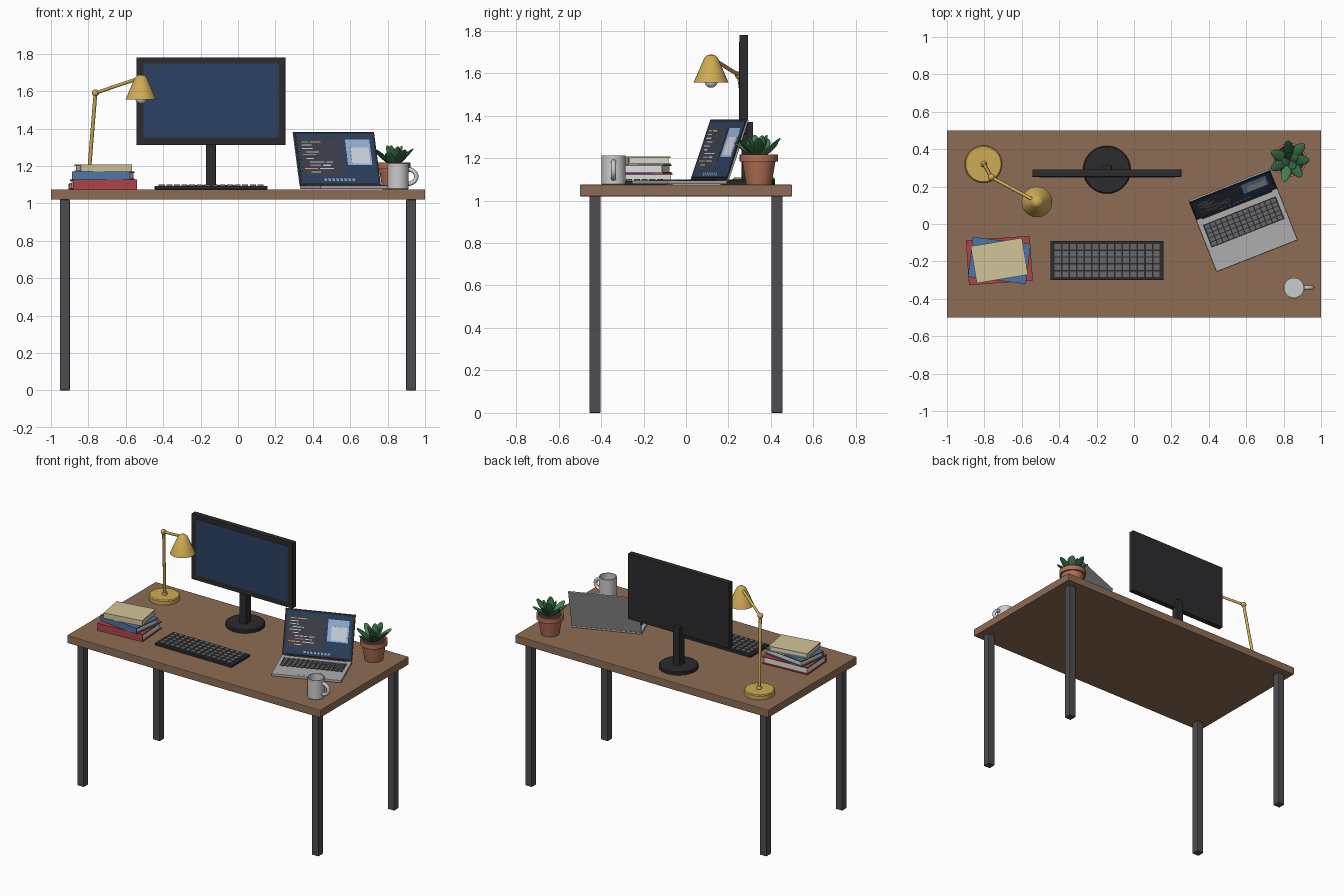
import bpy, bmesh, math, random
from mathutils import Matrix, Vector

if "Cube" in bpy.data.objects:
    bpy.data.objects.remove(bpy.data.objects["Cube"])

random.seed(4)
T, R, rad = Matrix.Translation, Matrix.Rotation, math.radians
TOP = 1.075  # desk surface height


def mat(name, r, g, b):
    m = bpy.data.materials.new(name)
    m.diffuse_color = (r, g, b, 1)
    m.use_nodes = True
    m.node_tree.nodes["Principled BSDF"].inputs["Base Color"].default_value = m.diffuse_color
    return m


WOOD = mat("wood", .27, .155, .09)
LEG = mat("leg_metal", .075, .075, .085)
DARK = mat("dark_plastic", .025, .025, .028)
KEY = mat("key_grey", .14, .14, .15)
BLUE = mat("screen_blue", .025, .055, .125)
BRASS = mat("brass", .62, .41, .09)
BULB = mat("bulb", .75, .73, .68)
PAGE = mat("paper", .75, .73, .66)
CLAY = mat("terracotta", .45, .16, .09)
SOIL = mat("soil", .05, .03, .02)
SILVER = mat("silver", .42, .42, .43)
GREENS = [mat("leaf_dark", .03, .13, .05), mat("leaf_light", .06, .22, .09)]


def finish(name, bm, material, M=Matrix(), smooth=False, bevel=0):
    me = bpy.data.meshes.new(name)
    bmesh.ops.recalc_face_normals(bm, faces=bm.faces)
    bm.to_mesh(me)
    bm.free()
    ob = bpy.data.objects.new(name, me)
    bpy.context.collection.objects.link(ob)
    ob.matrix_world = M
    if material:
        me.materials.append(material)
    if bevel:
        b = ob.modifiers.new("bevel", 'BEVEL')
        b.width, b.segments = bevel, 2
    if smooth:
        bpy.ops.object.select_all(action='DESELECT')
        bpy.context.view_layer.objects.active = ob
        ob.select_set(True)
        bpy.ops.object.shade_smooth_by_angle(angle=rad(35))
    return ob


def blocks(name, items, material, M=Matrix(), bevel=0):
    """One object out of boxes given as (centre, size)."""
    bm = bmesh.new()
    for c, s in items:
        bmesh.ops.create_cube(bm, size=1, matrix=T(c) @ Matrix.Diagonal((*s, 1)))
    return finish(name, bm, material, M, bevel=bevel)


def lathe(name, profile, loc, material, seg=32):
    bm = bmesh.new()
    vs = [bm.verts.new((r, 0, z)) for r, z in profile]
    es = [bm.edges.new(p) for p in zip(vs, vs[1:])]
    bmesh.ops.spin(bm, geom=vs + es, axis=(0, 0, 1), cent=(0, 0, 0),
                   angle=2 * math.pi, steps=seg)
    bmesh.ops.remove_doubles(bm, verts=bm.verts, dist=1e-5)
    return finish(name, bm, material, T(loc), True)


def rod(name, a, b, r, material, M=Matrix()):
    a, b = Vector(a), Vector(b)
    d = b - a
    bm = bmesh.new()
    bmesh.ops.create_cone(bm, cap_ends=True, segments=16, radius1=r, radius2=r, depth=d.length,
                          matrix=T((a + b) / 2) @ d.to_track_quat('Z', 'Y').to_matrix().to_4x4())
    return finish(name, bm, material, M, True)


def ball(name, M, r, material):
    bm = bmesh.new()
    bmesh.ops.create_uvsphere(bm, u_segments=20, v_segments=12, radius=r)
    return finish(name, bm, material, M, True)


def key_grid(cols, rows, w, d, fill, z, h):
    px, py = w / cols, d / rows
    return [(((i + .5) * px - w / 2, (j + .5) * py - d / 2, z), (px * fill, py * fill, h))
            for i in range(cols) for j in range(rows)]


# Desk
blocks("desk_top", [((0, 0, 1.0475), (2, 1, .055))], WOOD, bevel=.004)
for sx, xn in ((-1, "left"), (1, "right")):
    for sy, yn in ((-1, "front"), (1, "back")):
        blocks(f"{yn}_{xn}_leg", [((sx * .926, sy * .428, .51), (.053, .053, 1.02))], LEG, bevel=.004)

# Monitor
MX = -.145
blocks("monitor_case", [((MX, .272, 1.546), (.797, .04, .468))], DARK, bevel=.003)
blocks("monitor_screen", [((MX, .2515, 1.55), (.722, .004, .397))], BLUE)
blocks("monitor_neck", [((MX, .289, 1.23), (.053, .053, .28))], DARK, bevel=.003)
lathe("monitor_base", [(0, 0), (.128, 0), (.128, .018), (.122, .023), (0, .023)], (MX, .29, TOP), DARK, 40)

# Keyboard
K = T((-.144, -.195, TOP))
blocks("keyboard_body", [((0, 0, .009), (.604, .208, .018))], DARK, K, .003)
blocks("keyboard_keys", key_grid(14, 5, .568, .182, .8, .02, .012), KEY, K)

# Desk lamp
foot, elbow, head = (-.802, .32, 1.1), (-.762, .25, 1.59), (-.519, .118, 1.672)
lathe("lamp_base", [(0, 0), (.1, 0), (.1, .027), (.094, .033), (0, .033)], (-.805, .32, TOP), BRASS)
rod("lamp_lower_arm", foot, elbow, .010, BRASS)
rod("lamp_upper_arm", elbow, head, .009, BRASS)
ball("lamp_elbow_joint", T(elbow), .019, BRASS)
ball("lamp_foot_joint", T((-.802, .32, 1.11)), .017, BRASS)
lathe("lamp_shade", [(0, .132), (.018, .129), (.032, .116), (.082, 0), (.078, 0), (.029, .112), (0, .118)],
      (-.519, .118, 1.556), BRASS)
ball("lamp_bulb", T((-.519, .118, 1.562)), .031, BULB)


# Books: cover wraps the front, pages show on the other sides
def book(name, w, d, z, h, angle, color):
    M = T((-.72, -.195, z)) @ R(rad(angle), 4, 'Z')
    c = .007
    blocks(name + "_cover", [((0, 0, c / 2), (w, d, c)), ((0, 0, h - c / 2), (w, d, c)),
                             ((0, -d / 2 + c / 2, h / 2), (w, c, h))], color, M)
    blocks(name + "_pages", [((0, 0, h / 2), (w - .014, d - .014, h - 2 * c))], PAGE, M)


book("red_book", .342, .24, TOP, .052, 4, mat("red", .42, .06, .065))
book("blue_book", .312, .215, 1.127, .042, -7, mat("blue", .08, .18, .38))
book("cream_book", .278, .2, 1.169, .038, 9.5, mat("cream", .65, .56, .32))

# Laptop base
W = .466
L = T((.603, -.031, TOP)) @ R(rad(21.5), 4, 'Z')
blocks("laptop_base", [((0, 0, .011), (W, .30, .018))], SILVER, L, .003)
blocks("laptop_key_tray", [((0, .045, .02), (.42, .13, .002))], DARK, L)
blocks("laptop_keys", key_grid(13, 5, .41, .122, .8, .0215, .004), KEY, L @ T((0, .045, 0)))
blocks("laptop_trackpad", [((0, -.083, .02), (.15, .09, .0015))], SILVER, L)
rod("laptop_hinge", (-.2, .147, .02), (.2, .147, .02), .007, DARK, L)

# Laptop lid, leaning back, with the picture on its screen
H = .305
D = L @ T((0, .148, .02)) @ R(rad(-19.5), 4, 'X')
blocks("laptop_lid", [((0, .006, H / 2), (W, .01, H))], SILVER, D, .003)
blocks("laptop_bezel", [((0, 0, H / 2), (W - .004, .003, H - .004))], DARK, D)


def screen_rects(name, rects, depth, material):
    """Flat panels on the screen: left, right, top, bottom from the lid's upper left corner."""
    blocks(name, [(((a + b) / 2 - W / 2, -depth, H - (t + u) / 2), (b - a, .0012, u - t))
                  for a, b, t, u in rects], material, D)


screen_rects("laptop_screen", [(.014, W - .014, .014, .29)], .0015, BLUE)
screen_rects("code_window", [(.025, .27, .04, .25)], .0022, mat("window_grey", .05, .055, .075))
screen_rects("picture_window", [(.29, .43, .045, .19)], .0022, mat("sky", .33, .48, .75))
screen_rects("picture_page", [(.315, .42, .09, .18)], .003, mat("pale", .68, .72, .8))
code = [mat("code_orange", .7, .4, .12), mat("code_pink", .5, .16, .5),
        mat("code_white", .6, .62, .65), mat("code_green", .2, .5, .25)]
lines = [[] for _ in code]
for row in range(10):
    x, t = .038 + .018 * random.choice((0, 1, 2)), .055 + row * .019
    for _ in range(random.choice((1, 2, 2))):
        n = random.uniform(.035, .085)
        random.choice(lines).append((x, min(x + n, .262), t, t + .006))
        x += n + .01
for i, group in enumerate(lines):
    if group:
        screen_rects(f"code_lines_{i + 1}", group, .003, code[i])
screen_rects("dock_icons", [(.142 + i * .023, .157 + i * .023, .267, .281) for i in range(8)],
             .0025, mat("icon", .3, .42, .62))

# Mug
MUG = (.855, -.341, TOP)
lathe("mug_body", [(0, 0), (.054, 0), (.057, .004), (.057, .138), (.051, .138), (.051, .01), (0, .01)], MUG, None)
cu = bpy.data.curves.new("mug_handle", 'CURVE')
cu.dimensions, cu.bevel_depth, cu.bevel_resolution, cu.use_fill_caps = '3D', .0125, 3, True
sp = cu.splines.new('POLY')
sp.points.add(16)
for i, p in enumerate(sp.points):
    a = rad(-90 + 180 * i / 16)
    p.co = (.055 + .043 * math.cos(a), 0, .068 + .038 * math.sin(a), 1)
handle = bpy.data.objects.new("mug_handle", cu)
handle.location = MUG
bpy.context.collection.objects.link(handle)

# Potted plant
P = Vector((.832, .343, TOP))
lathe("plant_pot", [(0, 0), (.06, 0), (.078, .108), (.09, .108), (.09, .142), (.078, .142), (.074, .12), (0, .12)], P, CLAY)
lathe("plant_soil", [(0, .128), (.077, .128)], P, SOIL)
for ring, (count, tilt, length, width) in enumerate(((7, 52, .142, .027), (4, 22, .12, .024))):
    for i in range(count):
        spin = 360 * i / count + ring * 25 + random.uniform(-8, 8)
        M = (T(P + Vector((0, 0, .122))) @ R(rad(spin), 4, 'Z') @ R(rad(tilt + random.uniform(-6, 6)), 4, 'Y')
             @ T((0, 0, length / 2)) @ Matrix.Diagonal((.009, width, length / 2, 1)))
        ball(f"leaf_{ring + 1}_{i + 1}", M, 1, GREENS[(i + ring) % 2])
